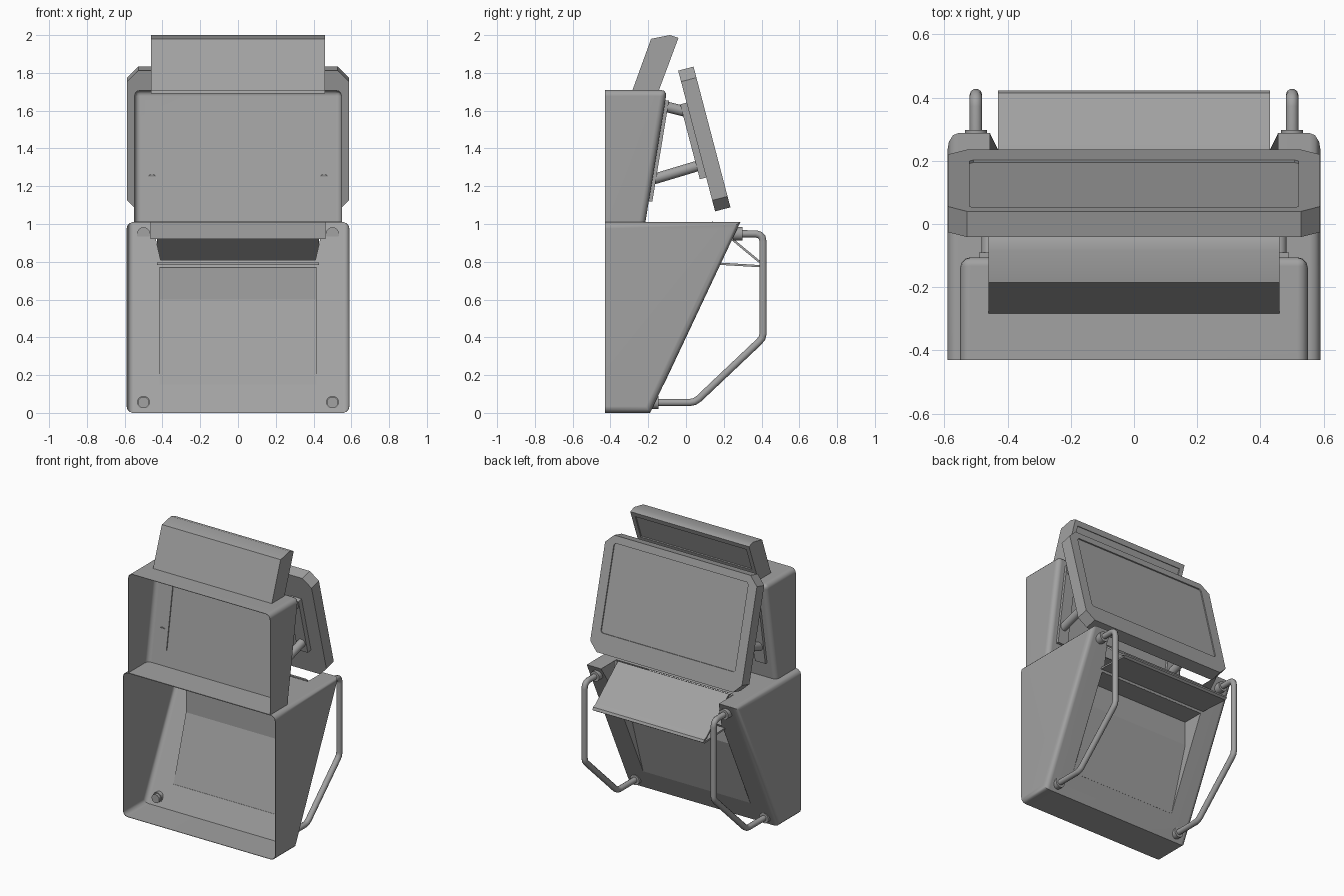
import bpy, bmesh, math
from mathutils import Vector, Matrix

if "Cube" in bpy.data.objects:
    bpy.data.objects.remove(bpy.data.objects["Cube"])

grey = bpy.data.materials.new('dark_grey')
grey.diffuse_color = (.36, .36, .36, 1)
grey.use_nodes = True
grey.node_tree.nodes["Principled BSDF"].inputs["Base Color"].default_value = grey.diffuse_color


def make(name, bm):
    bmesh.ops.recalc_face_normals(bm, faces=bm.faces)
    me = bpy.data.meshes.new(name)
    bm.to_mesh(me)
    bm.free()
    me.materials.append(grey)
    ob = bpy.data.objects.new(name, me)
    bpy.context.collection.objects.link(ob)
    return ob


def extruded(points, vec):
    """Closed outline extruded to a solid."""
    bm = bmesh.new()
    f = bm.faces.new([bm.verts.new(p) for p in points])
    ext = bmesh.ops.extrude_face_region(bm, geom=[f])
    bmesh.ops.translate(bm, vec=vec, verts=[v for v in ext['geom'] if isinstance(v, bmesh.types.BMVert)])
    bmesh.ops.recalc_face_normals(bm, faces=bm.faces)
    return bm


def prism_bm(profile, x0, x1):
    return extruded([(x0, y, z) for y, z in profile], (x1 - x0, 0, 0))


def prism(name, profile, x0, x1):
    return make(name, prism_bm(profile, x0, x1))


def bake(ob, angle=35):
    """Apply modifiers, then smooth shade by angle with clean flats."""
    dg = bpy.context.evaluated_depsgraph_get()
    me = bpy.data.meshes.new_from_object(ob.evaluated_get(dg))
    ob.modifiers.clear()
    ob.data = me
    bpy.ops.object.select_all(action='DESELECT')
    ob.select_set(True)
    bpy.context.view_layer.objects.active = ob
    bpy.ops.object.shade_smooth_by_angle(angle=math.radians(angle))
    m = ob.modifiers.new('normals', 'WEIGHTED_NORMAL')
    m.keep_sharp = True


def cut(ob, *cutters):
    for c in cutters:
        m = ob.modifiers.new('cut', 'BOOLEAN')
        m.operation, m.solver, m.object = 'DIFFERENCE', 'EXACT', c
    bake(ob)
    for c in cutters:
        bpy.data.objects.remove(c)


def shell(name, profile, hw, bevel, keep, thick=0.003):
    """Thin rounded housing, open at its -y side; keep(edge) tells which edges get rounded."""
    bm = prism_bm(profile, -hw, hw)
    back = [f for f in bm.faces if f.normal.y < -0.99]
    bmesh.ops.delete(bm, geom=back, context='FACES_ONLY')
    edges = [e for e in bm.edges if not e.is_boundary and keep(e)]
    bmesh.ops.bevel(bm, geom=edges, offset=bevel, segments=3, profile=0.5, affect='EDGES')
    ob = make(name, bm)
    big = max(ob.data.polygons, key=lambda p: p.center.x)
    if big.normal.x < 0:
        ob.data.flip_normals()
    m = ob.modifiers.new('wall', 'SOLIDIFY')
    m.thickness, m.offset = thick, -1
    return ob


def rod(name, p0, p1, r, sides=20):
    a, b = Vector(p0), Vector(p1)
    bm = bmesh.new()
    q = (b - a).to_track_quat('Z', 'Y').to_matrix().to_4x4()
    bmesh.ops.create_cone(bm, cap_ends=True, segments=sides, radius1=r, radius2=r,
                          depth=(b - a).length, matrix=Matrix.Translation((a + b) / 2) @ q)
    bake(make(name, bm))


def sheet(name, faces, thick, angle):
    """Sheet metal made from a few faces."""
    bm = bmesh.new()
    for f in faces:
        bm.faces.new([bm.verts.new(p) for p in f])
    bmesh.ops.remove_doubles(bm, verts=bm.verts, dist=1e-4)
    ob = make(name, bm)
    m = ob.modifiers.new('wall', 'SOLIDIFY')
    m.thickness, m.offset = thick, 0
    bake(ob, angle)


# Lower housing with sloped face, control opening and knee recess
lower = shell('lower_housing', [(-.43, 0), (-.19, 0), (.288, 1.01), (-.43, 1.01)], .59, .035,
              lambda e: e.verts[0].co.x * e.verts[1].co.x > 0)
trapezoid = [(-.41, .81), (.41, .81), (.465, 1.05), (-.465, 1.05)]
opening = make('opening_cutter', extruded([(x, .12, z) for x, z in trapezoid], (0, .4, 0)))
knee = prism('knee_cutter', [(-.2, .15), (.3, .15), (.3, .77), (.1, .77)], -.415, .415)
cut(lower, opening, knee)

# Knee recess lining: back, vertical upper part, ceiling and wedge sides
W = .415
pts = [(-.119, .15), (.02, .6), (.02, .77), (.174, .77)]
quads = [[(-W, *a), (W, *a), (W, *b), (-W, *b)] for a, b in zip(pts, pts[1:])]
sides = [[(s * W, *p) for p in pts] for s in (-1, 1)]
sheet('knee_recess', quads + sides, .003, 8)

# Sloped control shelf with rolled nose and folded flanges
C = .43
pts = [(.135, 1.01), (.385, .803), (.41, .793), (.416, .782), (.405, .776), (.17, .79)]
sheet('control_shelf', [[(-C, *a), (C, *a), (C, *b), (-C, *b)] for a, b in zip(pts, pts[1:])], .012, 35)
prism('shelf_back_plate', [(.128, .92), (.134, .92), (.134, 1.01), (.128, 1.01)], -.463, .463)

# Upper housing
upper = shell('upper_housing', [(-.43, 1.01), (-.215, 1.01), (-.10, 1.71), (-.43, 1.71)], .55, .033,
              lambda e: max(v.co.z for v in e.verts) > 1.02)
bake(upper)

# Top sign box with inset face
sign = prism('sign_box', [(-.29, 1.69), (-.185, 1.98), (-.085, 2.0), (-.04, 1.985), (-.15, 1.69)], -.46, .46)
inset = prism('sign_cutter', [(-.122, 1.79), (-.06, 1.955), (.0, 1.935), (-.062, 1.77)], -.43, .43)
cut(sign, inset)

# Monitor and brackets are built upright, then tilted back
tilt = Matrix.Translation((0, .097, 1.45)) @ Matrix.Rotation(math.radians(14.7), 4, 'X')


def slab(name, outline, y0, y1):
    bm = extruded([(x, y0, z) for x, z in outline], (0, y1 - y0, 0))
    bmesh.ops.transform(bm, matrix=tilt, verts=bm.verts)
    return make(name, bm)


def octagon(hw, z0, z1, c):
    right = [(hw - c, z0), (hw, z0 + c), (hw, z1 - c), (hw - c, z1)]
    return right + [(-x, z) for x, z in reversed(right)]


monitor = slab('monitor', octagon(.588, -.385, .385, .06), -.042, .042)
cut(monitor, slab('screen_cutter', octagon(.52, -.255, .335, .012), .034, .08))

for s in (-1, 1):
    side = 'right' if s > 0 else 'left'
    x0, x1 = sorted((s * .41, s * .49))

    # Mounting rails, monitor brackets and arms
    prism('mount_rail_' + side, [(-.207, 1.12), (-.178, 1.12), (-.09, 1.655), (-.119, 1.655)], x0, x1)
    slab('monitor_bracket_' + side, [(x0, -.20), (x1, -.20), (x1, .21), (x0, .21)], -.077, -.037)
    rod('upper_arm_' + side, (s * .455, -.11, 1.622), (s * .455, .0, 1.595), .028)
    rod('lower_arm_' + side, (s * .455, -.18, 1.235), (s * .455, .07, 1.31), .028)

    # Bent tube handles with collars and an inner nut
    cu = bpy.data.curves.new('handle', 'CURVE')
    cu.dimensions, cu.bevel_depth, cu.bevel_resolution = '3D', .02, 3
    cu.use_fill_caps = True
    path = [(-.155, .055), (.02, .055), (.045, .06), (.068, .075), (.385, .375), (.402, .395), (.408, .42),
            (.408, .905), (.403, .93), (.39, .942), (.37, .948), (.27, .948)]
    sp = cu.splines.new('POLY')
    sp.points.add(len(path) - 1)
    for p, (y, z) in zip(sp.points, path):
        p.co = (s * .5, y, z, 1)
    tube = bpy.data.objects.new('tube_curve', cu)
    bpy.context.collection.objects.link(tube)
    dg = bpy.context.evaluated_depsgraph_get()
    me = bpy.data.meshes.new_from_object(tube.evaluated_get(dg))
    bpy.data.objects.remove(tube)
    me.materials.clear()
    me.materials.append(grey)
    ob = bpy.data.objects.new('handle_' + side, me)
    bpy.context.collection.objects.link(ob)
    bake(ob, 50)
    rod('lower_collar_' + side, (s * .5, -.18, .055), (s * .5, -.145, .055), .035)
    rod('upper_collar_' + side, (s * .5, .25, .948), (s * .5, .298, .948), .035)
    rod('lower_nut_' + side, (s * .5, -.2, .055), (s * .5, -.17, .055), .03, 12)
